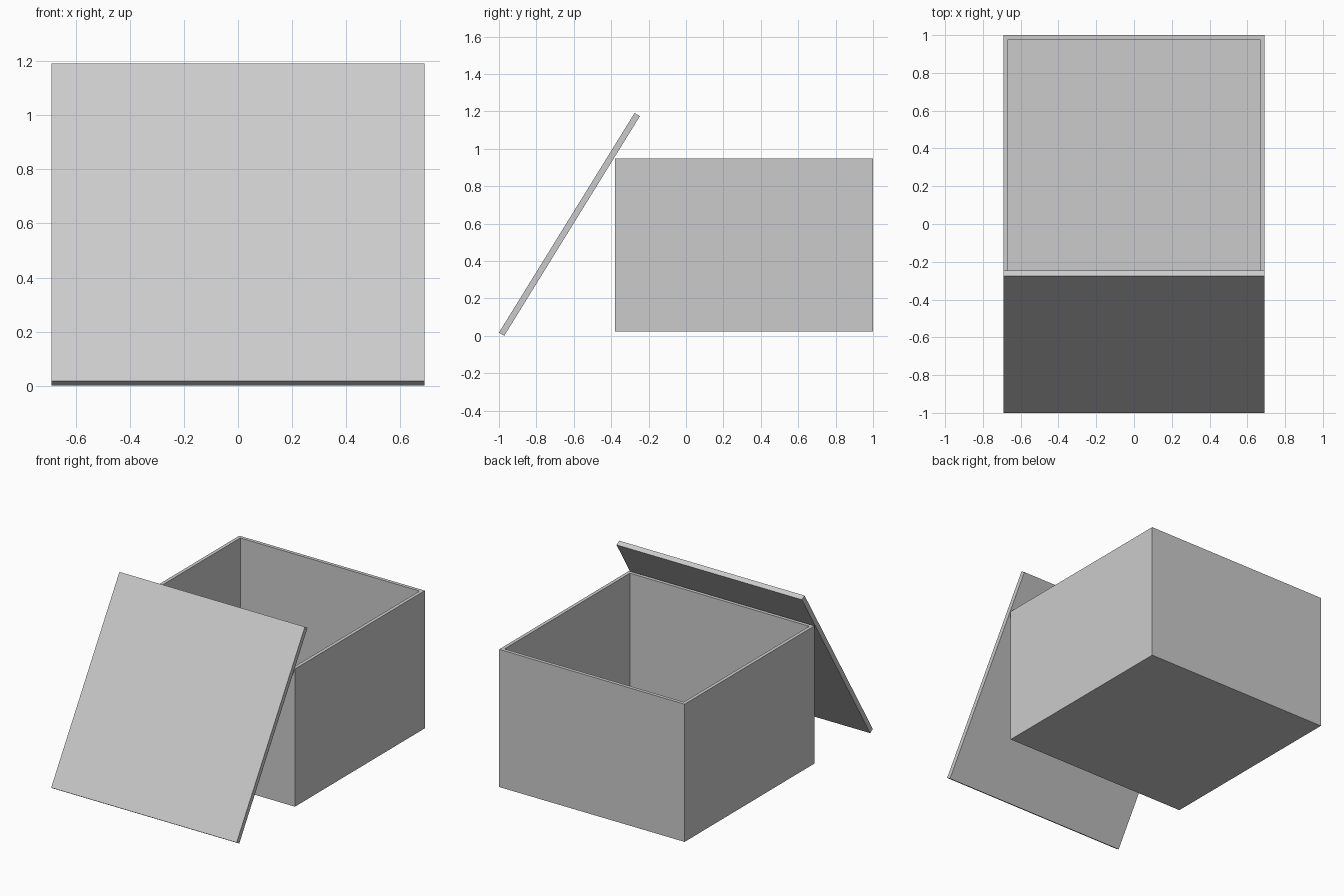
import bpy, bmesh
from math import radians, sin, cos
from mathutils import Matrix, Vector

if "Cube" in bpy.data.objects:
    bpy.data.objects.remove(bpy.data.objects["Cube"])

SIDE = 1.38    # square footprint of box and lid
WALL = 0.033   # board thickness


def cuboid(name, size, matrix, open_top=False):
    """Box centred on the origin, placed by matrix; open_top hollows it out."""
    bm = bmesh.new()
    bmesh.ops.create_cube(bm, size=1)
    bmesh.ops.scale(bm, vec=size, verts=bm.verts)
    if open_top:
        bm.normal_update()
        top = max(bm.faces, key=lambda f: f.normal.z)
        # Inset the rim, then sink the inner face to form the floor
        bmesh.ops.inset_region(bm, faces=[top], thickness=WALL)
        hole = bmesh.ops.extrude_face_region(bm, geom=[top])
        verts = [v for v in hole["geom"] if isinstance(v, bmesh.types.BMVert)]
        if top.is_valid:
            bmesh.ops.delete(bm, geom=[top], context='FACES_ONLY')
        bmesh.ops.translate(bm, vec=(0, 0, WALL - size[2]), verts=verts)
        bmesh.ops.recalc_face_normals(bm, faces=bm.faces)
    mesh = bpy.data.meshes.new(name)
    bm.to_mesh(mesh)
    bm.free()
    obj = bpy.data.objects.new(name, mesh)
    obj.matrix_world = matrix
    bpy.context.collection.objects.link(obj)
    return obj


# Open-topped box
HEIGHT = 0.926
cuboid("box_body", (SIDE, SIDE, HEIGHT),
       Matrix.Translation((0, 0.31, 0.022 + HEIGHT / 2)), open_top=True)

# Lid leaning against the front rim, resting on its lower edge
tilt = radians(58.3)
along = Vector((0, cos(tilt), sin(tilt)))
inward = Vector((0, sin(tilt), -cos(tilt)))
centre = Vector((0, -1, 0.0175)) + along * SIDE / 2 + inward * WALL / 2
cuboid("lid", (SIDE, SIDE, WALL),
       Matrix.Translation(centre) @ Matrix.Rotation(tilt, 4, 'X'))
